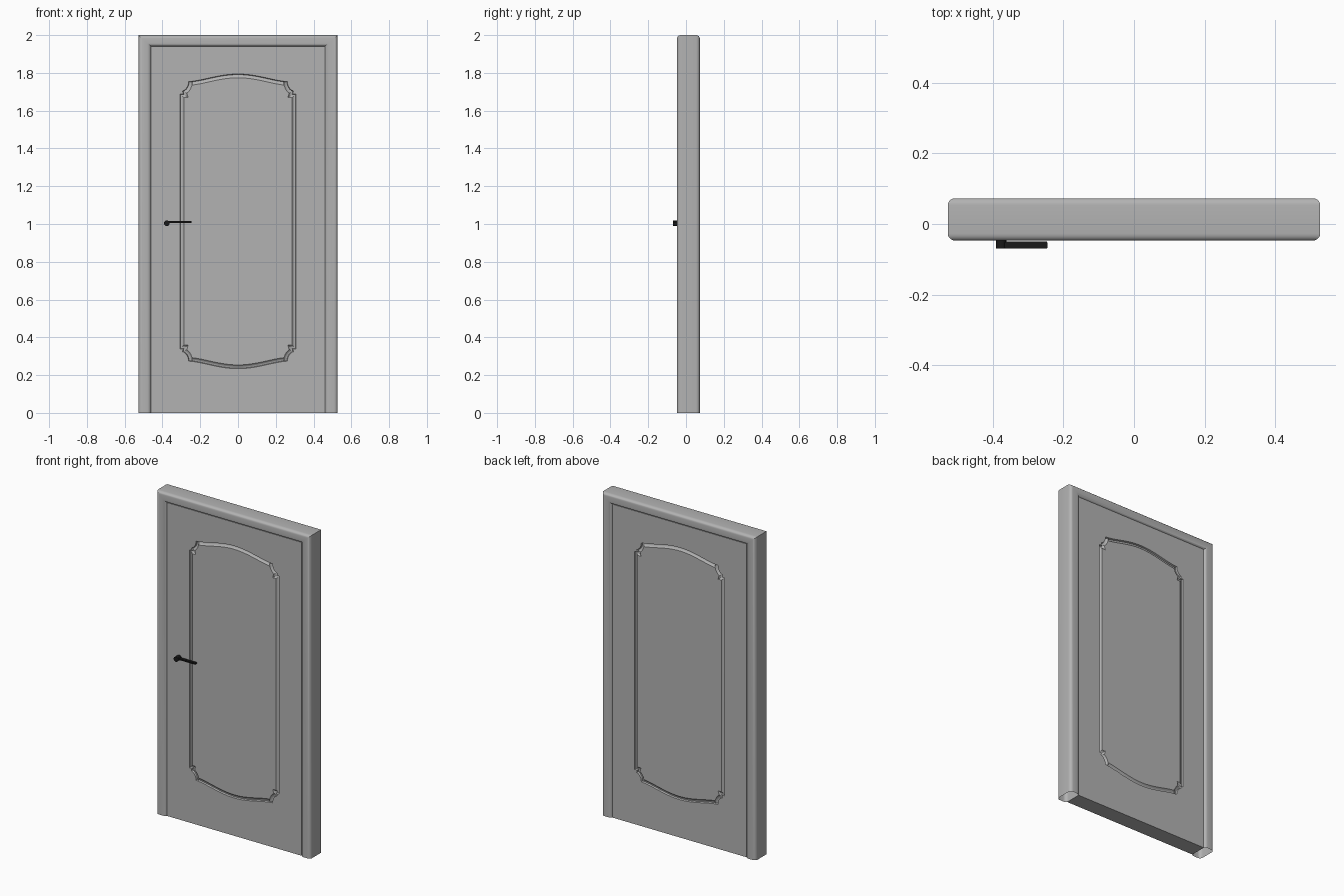
import bpy
import bmesh
from math import cos, sin, pi
from mathutils import Vector

cube = bpy.data.objects.get("Cube")
if cube:
    bpy.data.objects.remove(cube)

FRONT, BACK = -0.047, 0.073      # frame depth
RECESS = 0.01                    # slab sits behind the frame faces
MID = (FRONT + BACK) / 2
HALF = (BACK - FRONT) / 2
OUT_X, IN_X, TOP, IN_TOP = 0.528, 0.46, 2.0, 1.94


def material(name, rgb):
    mat = bpy.data.materials.new(name)
    mat.use_nodes = True
    mat.diffuse_color = (*rgb, 1)
    mat.node_tree.nodes["Principled BSDF"].inputs["Base Color"].default_value = (*rgb, 1)
    return mat


grey = material("grey paint", (0.45, 0.45, 0.45))
black = material("black metal", (0.01, 0.01, 0.01))


def finish(name, bm, mat, angle=0.6):
    bmesh.ops.recalc_face_normals(bm, faces=bm.faces)
    mesh = bpy.data.meshes.new(name)
    bm.to_mesh(mesh)
    bm.free()
    obj = bpy.data.objects.new(name, mesh)
    bpy.context.collection.objects.link(obj)
    mesh.materials.append(mat)
    bpy.ops.object.select_all(action="DESELECT")
    obj.select_set(True)
    bpy.context.view_layer.objects.active = obj
    bpy.ops.object.shade_smooth_by_angle(angle=angle)
    return obj


# Door frame: rounded section swept up, across and down with mitred corners
def rounded_section(radius=0.02, steps=5):
    pts = []
    for k, (su, sy) in enumerate([(1, 1), (0, 1), (0, -1), (1, -1)]):
        cu = 1 - radius / (OUT_X - IN_X) if su else radius / (OUT_X - IN_X)
        cy = MID + sy * (HALF - radius)
        for i in range(steps + 1):
            a = pi / 2 * (k + i / steps)
            pts.append((cu + radius / (OUT_X - IN_X) * cos(a), cy + radius * sin(a)))
    return pts


bm = bmesh.new()
rings = []
for side, upper in [(-1, False), (-1, True), (1, True), (1, False)]:
    ring = []
    for u, y in rounded_section():
        x = side * (IN_X + u * (OUT_X - IN_X))
        z = IN_TOP + u * (TOP - IN_TOP) if upper else 0
        ring.append(bm.verts.new((x, y, z)))
    rings.append(ring)
for a, b in zip(rings, rings[1:]):
    for i in range(len(a)):
        j = (i + 1) % len(a)
        bm.faces.new((a[i], a[j], b[j], b[i]))
finish("door_frame", bm, grey)


# Panel outline: straight sides, scooped corners, arched top and bottom
def panel_outline():
    quarter = [(0.307, 0.675), (0.29, 0.675)]
    for i in range(1, 7):
        a = pi / 2 * i / 6
        quarter.append((0.305 - 0.043 * sin(a), 0.738 - 0.05 * cos(a)))
    for i in range(13):
        x = 0.262 * (1 - i / 12)
        quarter.append((x, 0.74 + 0.04 * cos(pi / 2 * x / 0.262) ** 1.5))
    upper = quarter + [(-x, z) for x, z in reversed(quarter[:-1])]
    lower = [(-x, -z) for x, z in upper]
    return [Vector((x, z + 1.014)) for x, z in upper + lower]


def inset(loop, dist):
    result = []
    for i, p in enumerate(loop):
        d1 = (p - loop[i - 1]).normalized()
        d2 = (loop[(i + 1) % len(loop)] - p).normalized()
        n1, n2 = Vector((-d1.y, d1.x)), Vector((-d2.y, d2.x))
        result.append(p + (n1 + n2) * dist / max(1 + n1.dot(n2), 0.5))
    return result


# Door slab: the same grooved face on both sides, joined round the rim
bm = bmesh.new()
outline = panel_outline()
rims = []


def add_loop(points, y):
    return [bm.verts.new((p.x, y, p.y)) for p in points]


def loop_edges(verts):
    return [bm.edges.new((verts[i - 1], verts[i])) for i in range(len(verts))]


for face_y, inward in [(FRONT + RECESS, 1), (BACK - RECESS, -1)]:
    rim = add_loop([Vector(c) for c in [(-IN_X, 0), (IN_X, 0), (IN_X, IN_TOP), (-IN_X, IN_TOP)]], face_y)
    groove = [add_loop(inset(outline, d), face_y + inward * depth)
              for d, depth in [(0, 0), (0.003, 0.01), (0.008, 0.01), (0.014, 0.006), (0.02, 0)]]
    bmesh.ops.triangle_fill(bm, use_beauty=True, edges=loop_edges(rim) + loop_edges(groove[0]))
    for a, b in zip(groove, groove[1:]):
        for i in range(len(a)):
            bm.faces.new((a[i - 1], a[i], b[i], b[i - 1]))
    bm.faces.new(groove[-1])
    rims.append(rim)
for i in range(4):
    bm.faces.new((rims[0][i - 1], rims[0][i], rims[1][i], rims[1][i - 1]))
finish("door_slab", bm, grey)

# Handle: round rose with a flat lever
HANDLE_TIP = -0.07
bpy.ops.mesh.primitive_cylinder_add(vertices=32, radius=0.015, depth=FRONT + RECESS - HANDLE_TIP,
                                    location=(-0.377, (FRONT + RECESS + HANDLE_TIP) / 2, 1.004),
                                    rotation=(pi / 2, 0, 0))
rose = bpy.context.object
rose.name = "handle_rose"
rose.data.materials.append(black)
bpy.ops.object.shade_smooth_by_angle(angle=0.6)

bm = bmesh.new()
bmesh.ops.create_cube(bm, size=1)
for v in bm.verts:
    v.co = Vector((-0.311 + v.co.x * 0.132, -0.06 + v.co.y * 0.02, 1.01 + v.co.z * 0.01))
bmesh.ops.bevel(bm, geom=bm.edges[:], offset=0.002, segments=2, affect="EDGES")
finish("handle_lever", bm, black)
